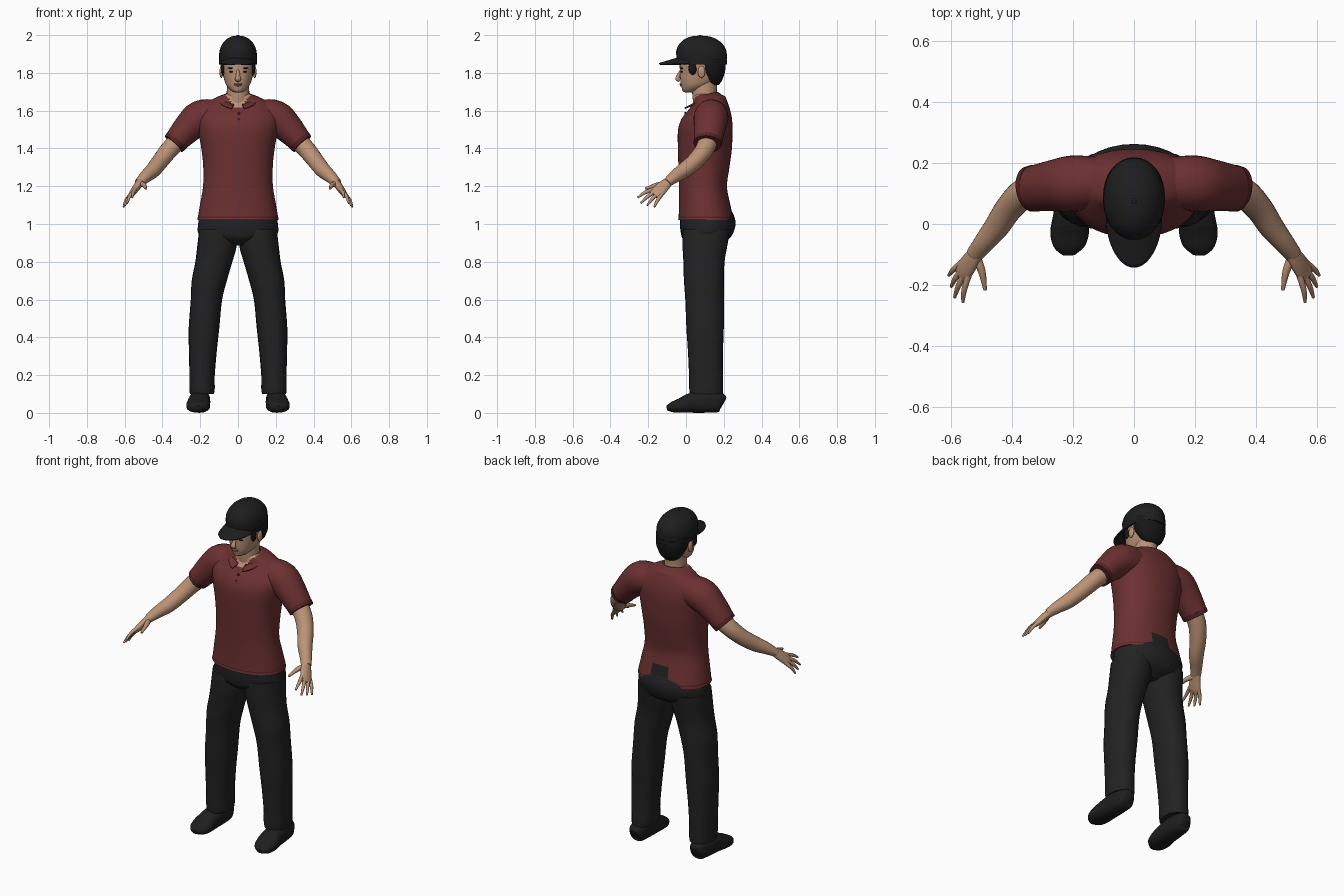
import bpy, bmesh
from math import sin, cos, pi, sqrt, copysign, radians
from mathutils import Vector

default_cube = bpy.data.objects.get("Cube")
if default_cube:
    bpy.data.objects.remove(default_cube, do_unlink=True)


def material(name, red, green, blue, roughness=0.8):
    mat = bpy.data.materials.new(name)
    mat.use_nodes = True
    mat.diffuse_color = (red, green, blue, 1)
    shader = mat.node_tree.nodes["Principled BSDF"]
    shader.inputs["Base Color"].default_value = (red, green, blue, 1)
    shader.inputs["Roughness"].default_value = roughness
    return mat


SKIN = material("skin", .50, .29, .18)
LIPS = material("lips", .36, .16, .11)
SHIRT = material("shirt red", .15, .03, .031)
TRIM = material("trim dark red", .09, .016, .018)
TROUSERS = material("trouser black", .016, .016, .017)
CAP = material("cap black", .013, .013, .014)
HAIR = material("hair black", .008, .008, .009)
SHOES = material("shoe black", .014, .013, .013)


def finish(name, bm, mats, mirror=False, thickness=0, angle=50):
    """Turn a bmesh into a smooth object with optional thickness and mirroring."""
    bmesh.ops.recalc_face_normals(bm, faces=bm.faces)
    mesh = bpy.data.meshes.new(name)
    bm.to_mesh(mesh)
    bm.free()
    obj = bpy.data.objects.new(name, mesh)
    bpy.context.collection.objects.link(obj)
    for mat in mats:
        mesh.materials.append(mat)
    bpy.ops.object.select_all(action="DESELECT")
    obj.select_set(True)
    bpy.context.view_layer.objects.active = obj
    bpy.ops.object.shade_smooth_by_angle(angle=radians(angle))
    if thickness:
        obj.modifiers.new("thickness", "SOLIDIFY").thickness = thickness
    if mirror:
        obj.modifiers.new("mirror", "MIRROR")
    return obj


def smooth_rows(rows, steps):
    """Catmull-Rom interpolation of equal-length number rows."""
    result = []
    for i in range(len(rows) - 1):
        a, b = rows[max(i - 1, 0)], rows[i]
        c, d = rows[i + 1], rows[min(i + 2, len(rows) - 1)]
        for s in range(steps):
            t = s / steps
            result.append([q + t / 2 * (r - p + t * (2*p - 5*q + 4*r - w + t * (3*(q - r) + w - p)))
                           for p, q, r, w in zip(a, b, c, d)])
    return result + [list(rows[-1])]


def loft(name, rings, mats, sides=24, power=2, rule=None, **options):
    """Skin a stack of (centre, half axis u, half axis v) rings."""
    bm = bmesh.new()
    loops = []
    for centre, u, v in rings:
        loop = []
        for k in range(sides):
            a = 2 * pi * k / sides
            ca, sa = [copysign(abs(f) ** (2 / power), f) for f in (cos(a), sin(a))]
            loop.append(bm.verts.new(centre + u * ca + v * sa))
        loops.append(loop)
    for low, high in zip(loops, loops[1:]):
        for k in range(sides):
            n = (k + 1) % sides
            bm.faces.new((low[k], low[n], high[n], high[k]))
    bm.faces.new(loops[0])
    bm.faces.new(loops[-1])
    if rule:
        for face in bm.faces:
            face.material_index = rule(face.calc_center_median())
    return finish(name, bm, mats, **options)


def stack(name, rows, mats, steps=4, tilt=0, **options):
    """Upright body from rows of z, centre x, centre y, half width, half depth."""
    rings = [(Vector((x, y, z)), Vector((rx, 0, 0)), Vector((0, ry, tilt * ry)))
             for z, x, y, rx, ry in smooth_rows(rows, steps)]
    return loft(name, rings, mats, **options)


def tube(name, rows, mats, side=(0, 0, 1), steps=4, **options):
    """Limb along rows of x, y, z, half size along side, half size across it."""
    rows = smooth_rows(rows, steps)
    points = [Vector(r[:3]) for r in rows]
    rings = []
    for i, row in enumerate(rows):
        tangent = (points[min(i + 1, len(rows) - 1)] - points[max(i - 1, 0)]).normalized()
        u = Vector(side)
        u = (u - tangent * u.dot(tangent)).normalized()
        rings.append((points[i], u * row[3], tangent.cross(u) * row[4]))
    return loft(name, rings, mats, **options)


def ball(name, centre, size, mats, mirror=False):
    bm = bmesh.new()
    bmesh.ops.create_uvsphere(bm, u_segments=16, v_segments=10, radius=1)
    bmesh.ops.scale(bm, vec=size, verts=bm.verts)
    bmesh.ops.translate(bm, vec=centre, verts=bm.verts)
    return finish(name, bm, mats, mirror)


def strip(name, point, mats, columns, rows, thickness):
    """Sheet whose points come from a function of two values from 0 to 1."""
    bm = bmesh.new()
    grid = [[bm.verts.new(point(i / columns, j / rows)) for j in range(rows + 1)]
            for i in range(columns + 1)]
    for a, b in zip(grid, grid[1:]):
        for j in range(rows):
            bm.faces.new((a[j], b[j], b[j + 1], a[j + 1]))
    return finish(name, bm, mats, thickness=thickness)


# Shirt: open neck in skin, hem line, and trousers showing at the back
def shirt_rule(p):
    if p.y < .1 and p.z > 1.605 and abs(p.x) < (p.z - 1.6) * .8:
        return 1
    if p.y > .15 and abs(p.x - .01) < (.055 if p.z > 1.05 else .075) and p.z < 1.13:
        return 2
    return 3 if 1.03 < p.z < 1.037 else 0


stack("shirt_body", [
    (1.02, 0, .105, .216, .147), (1.04, 0, .105, .212, .144), (1.11, 0, .098, .2, .135),
    (1.2, 0, .09, .185, .127), (1.3, 0, .095, .184, .135), (1.4, 0, .1, .194, .143),
    (1.5, 0, .102, .212, .144), (1.56, 0, .111, .218, .132), (1.61, 0, .125, .2, .107),
    (1.645, 0, .13, .16, .09), (1.675, 0, .125, .105, .082), (1.688, 0, .115, .07, .065)],
    [SHIRT, SKIN, TROUSERS, TRIM], steps=5, sides=64, power=2.2, rule=shirt_rule)
tube("sleeves", [(.12, .135, 1.575, .085, .085), (.2, .132, 1.562, .092, .092),
                 (.265, .125, 1.508, .08, .084), (.337, .115, 1.428, .062, .074)],
     [SHIRT], mirror=True)
tube("sleeve_cuffs", [(.325, .117, 1.441, .066, .077), (.341, .114, 1.424, .063, .075)],
     [TRIM], steps=1, mirror=True)


def collar_point(s, t):
    a = (s * 2 - 1) * radians(162)
    front, back = ((1 - cos(a)) / 2) ** 2, (1 + cos(a)) / 2
    return (sin(a) * (.07 + .036 * t), .1 + cos(a) * (.072 + .042 * t),
            1.698 - .07 * front - t * (.014 + .022 * back))


strip("collar", collar_point, [SHIRT], 32, 3, .008)
for z, y in ((1.585, -.004), (1.55, -.022)):
    ball("shirt_button", (.004, y, z), (.008, .005, .008), [TRIM])
strip("placket", lambda s, t: (.036 * s - .018, -.024 + .05 * t ** 2.2, 1.53 + .075 * t),
      [SHIRT], 4, 6, .006)

# Trousers
stack("trouser_seat", [
    (.885, 0, .1, .06, .07), (.92, 0, .105, .17, .12), (.95, 0, .111, .21, .138),
    (1, 0, .115, .211, .147), (1.05, 0, .112, .2, .14), (1.12, 0, .1, .17, .11)],
    [TROUSERS], sides=32)
stack("trouser_legs", [
    (.1, .191, .108, .064, .088), (.13, .19, .107, .067, .09), (.2, .19, .106, .067, .09),
    (.33, .186, .103, .074, .093), (.45, .18, .101, .081, .099), (.6, .167, .098, .083, .102),
    (.7, .152, .095, .093, .106), (.8, .128, .095, .098, .109), (.88, .112, .1, .104, .118),
    (.97, .108, .108, .098, .125)], [TROUSERS], power=2.2, mirror=True)

# Shoes
tube("shoes", [
    (.2, .198, .05, .03, .025), (.2, .18, .056, .052, .045), (.202, .11, .06, .059, .055),
    (.206, .03, .053, .053, .058), (.211, -.03, .039, .038, .063),
    (.213, -.075, .03, .027, .05), (.212, -.101, .025, .012, .02)],
    [SHOES], power=2.5, mirror=True)

# Arms and hands
tube("arms", [
    (.29, .125, 1.465, .052, .055), (.36, .1, 1.398, .048, .05), (.41, .05, 1.335, .044, .045),
    (.45, -.01, 1.285, .041, .041), (.49, -.06, 1.25, .033, .034),
    (.523, -.102, 1.217, .023, .028)], [SKIN], mirror=True)
across = Vector((.42, .75, -.5)).normalized()
tube("palms", [(.515, -.093, 1.224, .026, .021), (.535, -.122, 1.198, .034, .02),
               (.556, -.152, 1.168, .037, .017), (.568, -.17, 1.153, .03, .01)],
     [SKIN], side=across, mirror=True)
tips = {"index": (.56, -.256, 1.14), "middle": (.587, -.24, 1.11),
        "ring": (.598, -.205, 1.098), "little": (.606, -.168, 1.09)}
for i, (label, tip) in enumerate(tips.items()):
    start = Vector((.553, -.148, 1.172)) + across * (.018 * i - .027)
    middle = start.lerp(Vector(tip), .55) + Vector((.004, 0, .006))
    tube(label + "_fingers", [(*start, .011, .011), (*middle, .0095, .0095),
                              (*tip, .005, .005)], [SKIN], sides=10, mirror=True)
tube("thumbs", [(.518, -.105, 1.214, .016, .016), (.498, -.155, 1.206, .013, .013),
                (.487, -.216, 1.187, .006, .006)], [SKIN], sides=10, mirror=True)

# Neck and head
stack("neck", [(1.59, 0, .12, .08, .075), (1.64, 0, .108, .07, .07),
               (1.69, 0, .098, .06, .065), (1.78, 0, .1, .06, .07)], [SKIN])
stack("head", [
    (1.697, 0, .016, .018, .024), (1.706, 0, .026, .036, .044), (1.73, 0, .05, .059, .075),
    (1.76, 0, .068, .072, .098), (1.8, 0, .078, .081, .11), (1.85, 0, .085, .089, .118),
    (1.92, 0, .085, .085, .11)], [SKIN], sides=32, power=2.2)
tube("nose", [(0, -.026, 1.815, .006, .008), (0, -.04, 1.785, .01, .011),
              (0, -.045, 1.768, .011, .016), (0, -.034, 1.757, .006, .012)],
     [SKIN], side=(0, 1, 0), sides=14)
ball("upper_lip", (0, -.029, 1.741), (.022, .007, .004), [LIPS])
ball("lower_lip", (0, -.026, 1.734), (.018, .007, .005), [LIPS])
ball("chin", (0, -.004, 1.712), (.026, .017, .013), [SKIN])
ball("ears", (.088, .082, 1.805), (.01, .02, .032), [SKIN], mirror=True)
ball("eyes", (.034, -.022, 1.806), (.014, .007, .004), [HAIR], mirror=True)
ball("eyebrows", (.036, -.022, 1.825), (.02, .008, .004), [HAIR], mirror=True)

# Hair below the cap
stack("hair", [(1.735, 0, .15, .035, .022), (1.755, 0, .145, .062, .043),
               (1.785, 0, .138, .08, .062), (1.82, 0, .132, .092, .077),
               (1.88, 0, .12, .095, .09)], [HAIR], sides=32)
ball("sideburns", (.08, .035, 1.825), (.011, .022, .036), [HAIR], mirror=True)

# Cap with band, peak and top button
stack("cap_crown", [
    (1.848, 0, .085, .097, .129), (1.88, 0, .083, .1, .133), (1.92, 0, .081, .097, .132),
    (1.955, 0, .079, .082, .113), (1.98, 0, .077, .058, .082), (1.993, 0, .076, .033, .047),
    (1.997, 0, .075, .008, .01)], [CAP], sides=32, power=2.1)
stack("cap_band", [(1.845, 0, .085, .1, .132), (1.868, 0, .084, .102, .134)],
      [CAP], steps=1, sides=32, power=2.1)
ball("cap_button", (0, .075, 1.996), (.009, .009, .004), [CAP])


def peak_point(s, t):
    u = s * 2 - 1
    reach = sqrt(max(0, 1 - .93 * u * u))
    return (.092 * u, .045 - .075 * reach - .113 * t * reach,
            1.886 - .034 * t * reach - .026 * u * u)


strip("cap_peak", peak_point, [CAP], 24, 8, .009)
